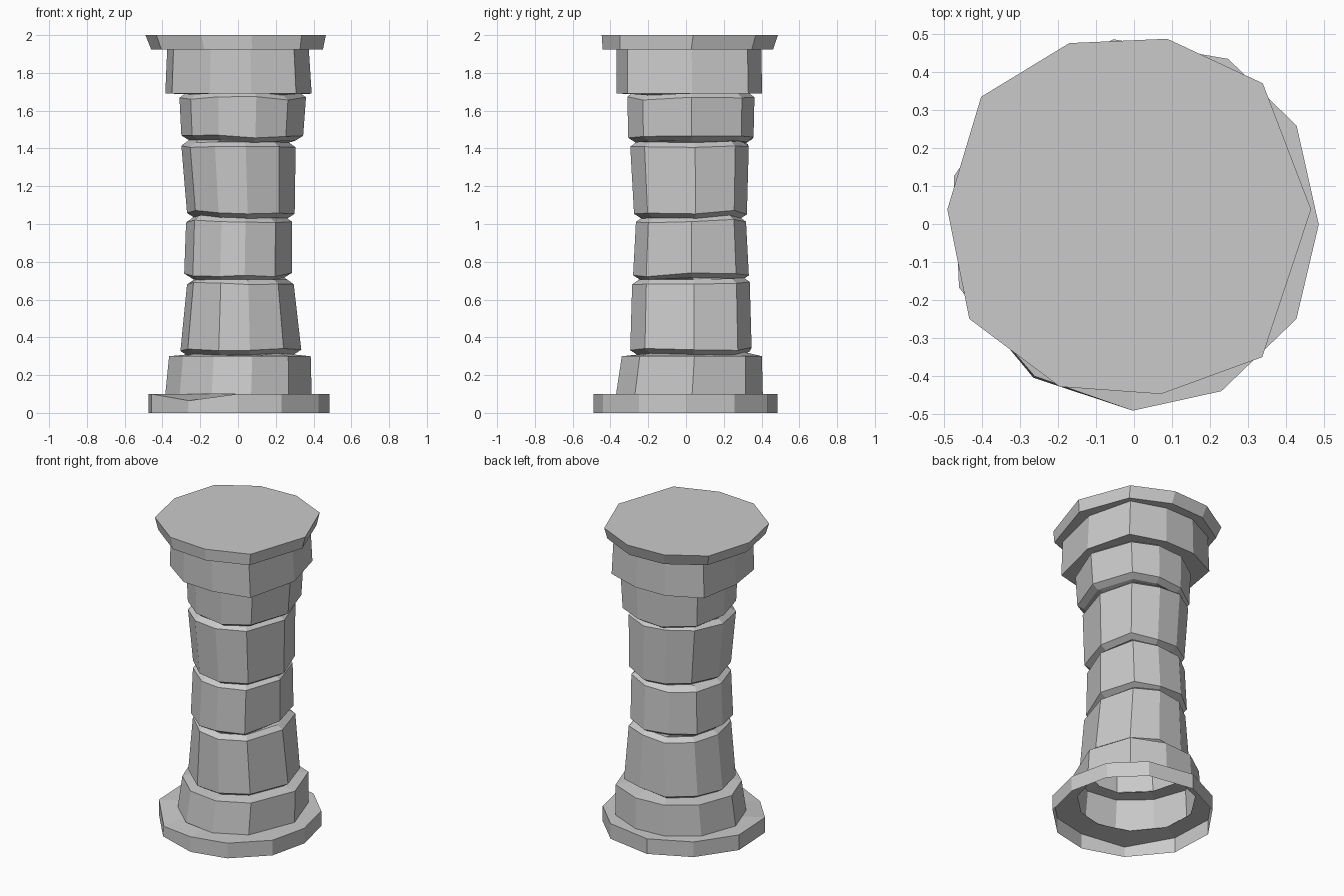
import bpy
import bmesh
import math
import random

random.seed(4)

cube = bpy.data.objects.get("Cube")
if cube:
    bpy.data.objects.remove(cube, do_unlink=True)

stone = bpy.data.materials.new("grey_stone")
stone.use_nodes = True
stone_colour = (0.59, 0.59, 0.59, 1)
stone.diffuse_color = stone_colour
stone.node_tree.nodes["Principled BSDF"].inputs["Base Color"].default_value = stone_colour

# Corner directions in degrees: uneven ten-sided column, eleven-sided base
COLUMN = [2, 45, 78, 109, 141, 178, 213, 248, 280, 313]
BASE = [0, 31, 60, 96, 130, 165, 200, 237, 270, 298, 330]


def ring(angles, z, left, right, front, back, bulge=(0, 0, 0, 0), rough=0.0):
    """Rough polygon fitted to the given extents at height z.

    bulge moves the four diagonals outwards: back left, back right,
    front right and front left of the model.
    """
    radians = [math.radians(a) for a in angles]

    def fit(values, low, high):
        a, b = min(values), max(values)
        return [low + (v - a) / (b - a) * (high - low) for v in values]

    xs = fit([math.cos(a) for a in radians], left, right)
    ys = fit([math.sin(a) for a in radians], front, back)
    points = []
    for a, x, y in zip(radians, xs, ys):
        amount = bulge[int(a // (math.pi / 2)) % 4] * abs(math.sin(2 * a)) ** 3
        points.append((x + amount * math.cos(a), y + amount * math.sin(a),
                       z + random.uniform(-rough, rough)))
    return points


def narrowed(points, inset, rise):
    """Copy of a ring drawn in towards its axis and moved in height."""
    cx = sum(p[0] for p in points) / len(points)
    cy = sum(p[1] for p in points) / len(points)
    result = []
    for x, y, z in points:
        k = 1 - inset / math.hypot(x - cx, y - cy)
        result.append((cx + (x - cx) * k, cy + (y - cy) * k, z + rise))
    return result


def loft(name, rings, close_top=False):
    """Skin a stack of rings into a flat-faced shell."""
    bm = bmesh.new()
    rows = [[bm.verts.new(p) for p in points] for points in rings]
    count = len(rows[0])
    for low, high in zip(rows, rows[1:]):
        for i in range(count):
            j = (i + 1) % count
            bm.faces.new((low[i], low[j], high[j], high[i]))
    if close_top:
        bm.faces.new(rows[-1])
    mesh = bpy.data.meshes.new(name)
    bm.to_mesh(mesh)
    bm.free()
    mesh.materials.append(stone)
    obj = bpy.data.objects.new(name, mesh)
    bpy.context.collection.objects.link(obj)
    return obj


def jittered(angles, amount):
    return [a + random.uniform(-amount, amount) for a in angles]


# Open base slab with one chipped corner and a ledge running in to the plinth
slab_bulge = (0.02, -0.015, -0.012, 0.012)
slab_bottom = ring(BASE, 0, -0.475, 0.485, -0.49, 0.485, slab_bulge)
slab_top = narrowed(slab_bottom, 0, 0.1)
slab_ledge = ring(BASE, 0.1, -0.35, 0.355, -0.335, 0.37)
chip = BASE.index(237)
slab_top[chip] = narrowed(slab_bottom, 0.005, 0.065)[chip]
loft("base_slab", [slab_bottom, slab_top, slab_ledge])

# Plinth
plinth_bulge = (0.025, 0, -0.022, 0)
column = [
    ring(COLUMN, 0.1, -0.385, 0.39, -0.37, 0.405, plinth_bulge),
    ring(COLUMN, 0.3, -0.365, 0.385, -0.34, 0.4, plinth_bulge),
]

# Four shaft drums: lower and upper extents as z, left, right, front, back
drums = [
    ((0.335, -0.305, 0.335, -0.295, 0.345), (0.685, -0.27, 0.295, -0.285, 0.335)),
    ((0.73, -0.285, 0.285, -0.28, 0.33), (1.015, -0.275, 0.285, -0.265, 0.315)),
    ((1.06, -0.27, 0.3, -0.275, 0.32), (1.415, -0.3, 0.305, -0.295, 0.33)),
    ((1.46, -0.3, 0.345, -0.305, 0.355), (1.665, -0.31, 0.36, -0.31, 0.36)),
]
drum_bulge = (0.024, 0.003, 0.006, 0.01)
for low, high in drums:
    angles = jittered(COLUMN, 3)
    bottom = ring(angles, *low, drum_bulge, rough=0.012)
    top = ring(angles, *high, drum_bulge, rough=0.01)
    column += [narrowed(bottom, 0.04, -0.025), bottom, top, narrowed(top, 0.035, 0.025)]

# Capital block, fuller on the diagonals
capital_bulge = (0.05, 0.055, 0.042, 0.06)
column += [
    ring(COLUMN, 1.69, -0.385, 0.39, -0.365, 0.4, capital_bulge),
    ring(COLUMN, 1.925, -0.375, 0.375, -0.365, 0.395, capital_bulge),
]

# Flared top slab
top_bulge = (0.018, 0.024, 0.03, 0.034)
column += [
    ring(COLUMN, 1.925, -0.46, 0.45, -0.44, 0.46, top_bulge),
    ring(COLUMN, 2.0, -0.49, 0.465, -0.445, 0.485, top_bulge),
]
loft("column_shaft", column, close_top=True)
